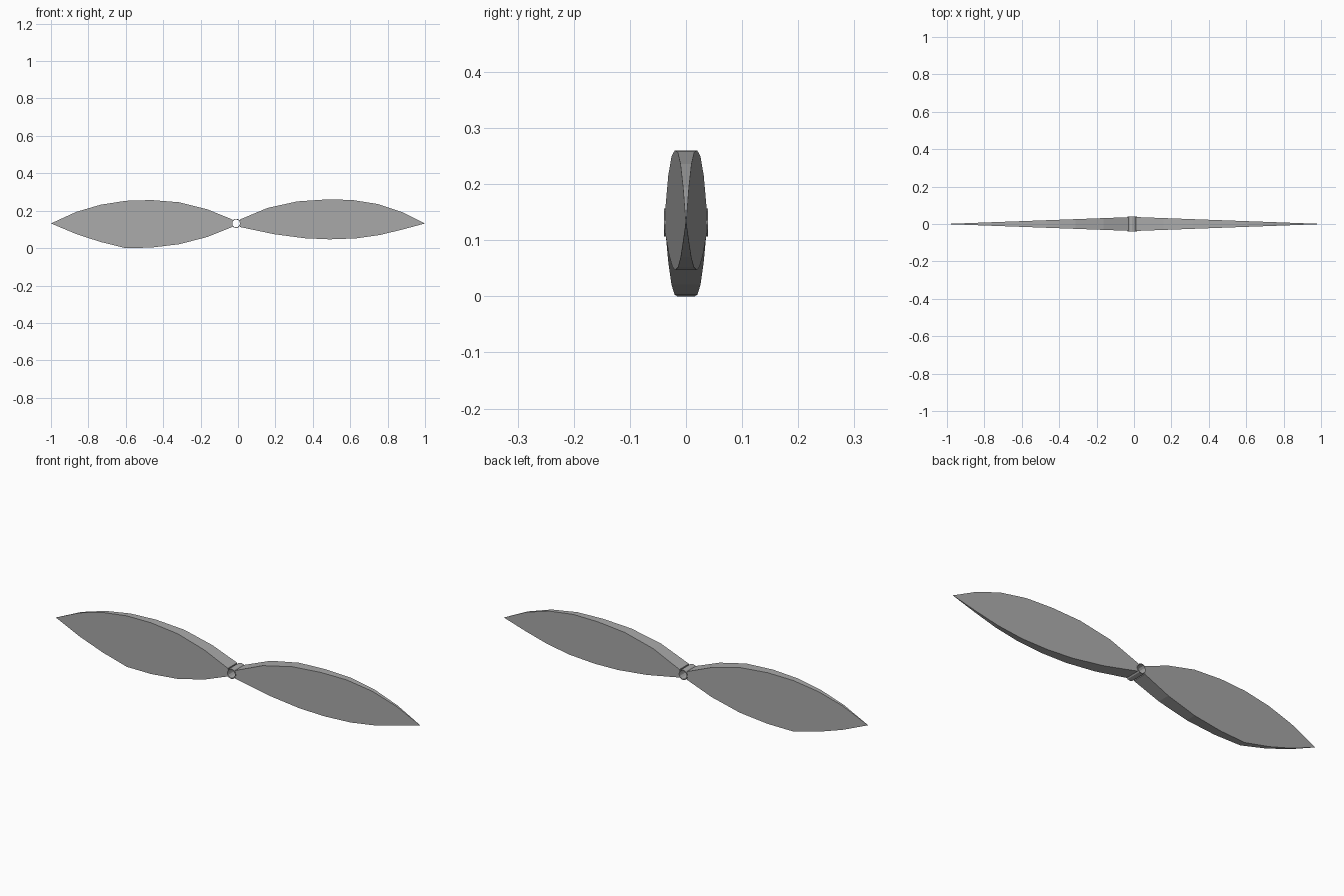
import bpy, bmesh, math

cube = bpy.data.objects.get("Cube")
if cube:
    bpy.data.objects.remove(cube)

grey = bpy.data.materials.new("plain_grey")
grey.use_nodes = True
colour = (0.4, 0.4, 0.4, 1)
grey.diffuse_color = colour
grey.node_tree.nodes["Principled BSDF"].inputs["Base Color"].default_value = colour

HUB_X, HUB_Z = -0.01, 0.132


def finish(name, bm):
    bmesh.ops.recalc_face_normals(bm, faces=bm.faces)
    mesh = bpy.data.meshes.new(name)
    bm.to_mesh(mesh)
    bm.free()
    mesh.materials.append(grey)
    obj = bpy.data.objects.new(name, mesh)
    bpy.context.collection.objects.link(obj)
    return obj


def blade(name, outline):
    """Leaf outline in xz, given thickness that tapers evenly to the tip."""
    bm = bmesh.new()
    sides = []
    for s in (-1, 1):
        sides.append([bm.verts.new((x, s * (0.0005 + 0.037 * (1 - abs(x))), z))
                      for x, z in outline])
    front, back = sides
    bm.faces.new(front)
    bm.faces.new(back)
    n = len(outline)
    for i in range(n):
        j = (i + 1) % n
        bm.faces.new((front[i], front[j], back[j], back[i]))
    return finish(name, bm)


# Blades: upper edge from tip to root, then lower edge back to the tip
blade("right_blade", [
    (-1, .132), (-.864, .194), (-.735, .232), (-.6, .253), (-.463, .257),
    (-.313, .245), (-.163, .207), (-.03, .153),
    (-.03, .113), (-.163, .06), (-.313, .021), (-.463, .003), (-.6, 0),
    (-.735, .033), (-.864, .075)])
blade("left_blade", [
    (1, .132), (.874, .194), (.746, .236), (.607, .258), (.468, .26),
    (.318, .25), (.158, .215), (.01, .153),
    (.01, .113), (.19, .075), (.355, .053), (.49, .047), (.63, .052),
    (.757, .07), (.874, .098)])

# Hub: open tube running front to back
bm = bmesh.new()
SIDES = 12
rings = []
for r, y in ((.025, -.039), (.025, .039), (.021, .039), (.021, -.039)):
    rings.append([bm.verts.new((HUB_X + r * math.cos(a), y, HUB_Z + r * math.sin(a)))
                  for a in (math.tau * i / SIDES for i in range(SIDES))])
for k in range(4):
    a, b = rings[k], rings[(k + 1) % 4]
    for i in range(SIDES):
        j = (i + 1) % SIDES
        bm.faces.new((a[i], a[j], b[j], b[i]))
finish("hub", bm)
